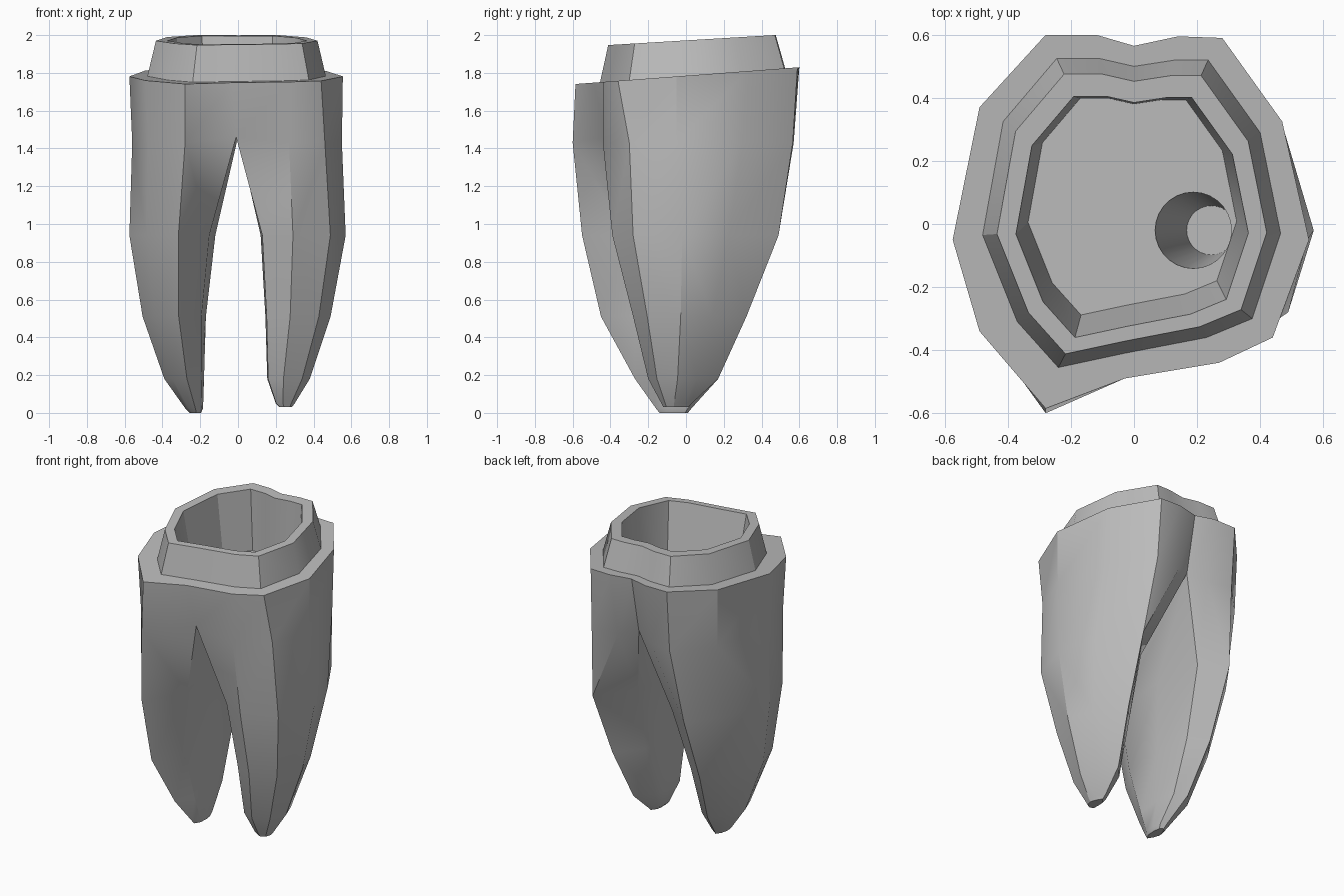
import bpy, bmesh, math

cube = bpy.data.objects.get("Cube")
if cube:
    bpy.data.objects.remove(cube, do_unlink=True)

mat = bpy.data.materials.new("plain grey")
GREY = (0.5, 0.5, 0.5, 1)
mat.use_nodes = True
mat.diffuse_color = GREY
mat.node_tree.nodes["Principled BSDF"].inputs["Base Color"].default_value = GREY

bm = bmesh.new()


def ring(points):
    return [bm.verts.new(p) for p in points]


def bridge(a, b, split=False):
    n = len(a)
    for i in range(n):
        j = (i + 1) % n
        if split and j:
            bm.faces.new((a[i], a[j], b[i]))
            bm.faces.new((a[j], b[j], b[i]))
        else:
            bm.faces.new((a[i], a[j], b[j], b[i]))


# Outlines run from front centre, round the right side to back centre, and home by the left
RIM = [(-.03, -.49), (-.28, -.585), (-.49, -.34), (-.575, -.05), (-.49, .37), (-.28, .6), (-.12, .6),
       (0, .565), (.14, .595), (.28, .59), (.47, .325), (.555, -.05), (.44, -.36), (.27, -.44)]
NECK = [(-.03, -.41), (-.24, -.455), (-.37, -.31), (-.48, -.035), (-.415, .325), (-.245, .525), (-.11, .525),
        (0, .5), (.13, .52), (.235, .52), (.4, .29), (.465, -.03), (.375, -.3), (.23, -.36)]


def neck_ring(scale, shift, z, tilt):
    pts = [(x * scale, y * scale + shift) for x, y in NECK]
    return ring([(x, y, z + tilt * y) for x, y in pts])


# Shoulder, tapered neck, lip and inner wall
rim = ring([(x, y, 1.785 + .075 * y) for x, y in RIM])
neck_base = neck_ring(1, 0, 1.785, .075)
neck_top = neck_ring(.905, 0, 1.972, .06)
lip = neck_ring(.78, -.005, 1.972, .06)
floor = neck_ring(.7, .03, 1.6, 0)
for a, b in ((rim, neck_base), (neck_base, neck_top), (neck_top, lip), (lip, floor)):
    bridge(a, b)


# Tapered canal sunk into the floor
def circle(cx, cy, r, z, n=28):
    return ring([(cx + r * math.cos(math.tau * i / n), cy + r * math.sin(math.tau * i / n), z) for i in range(n)])


canal_top = circle(.188, -.02, .121, 1.6)
canal_end = circle(.245, -.02, .078, .6)
bridge(canal_top, canal_end)
bm.faces.new(canal_end)
edges = [bm.edges.get((loop[i - 1], loop[i])) for loop in (floor, canal_top) for i in range(len(loop))]
bmesh.ops.triangle_fill(bm, edges=edges, use_beauty=True, normal=(0, 0, 1))

# Outer points of each root where it leaves the body
RIGHT_TOP = [(-.28, -.6), (-.475, -.33), (-.56, -.05), (-.48, .36), (-.28, .57), (-.12, .54)]
LEFT_TOP = [(.27, -.44), (.46, -.3), (.55, -.05), (.475, .3), (.29, .565), (.11, .55)]
# Root cross-sections, as fractions from inner to outer side and front to back
RIGHT = [(.07, .23), (.43, 0), (.8, .23), (1, .48), (.82, .78), (.46, 1), (.11, .9), (0, .6)]
LEFT = [(.02, .1), (.38, 0), (.82, .125), (1, .42), (.83, .7), (.48, 1), (.1, .74), (0, .5)]
# Each level: height, inner x, outer x, front y, back y
RIGHT_LEVELS = [(.94, -.12, -.575, -.55, .49), (.51, -.17, -.505, -.45, .32),
                (.18, -.18, -.39, -.27, .17), (.025, -.185, -.28, -.16, .03), (0, -.195, -.255, -.14, .01)]
LEFT_LEVELS = [(.94, .12, .57, -.39, .49), (.51, .145, .49, -.28, .32),
               (.18, .155, .38, -.2, .17), (.05, .2, .3, -.13, .03), (.03, .22, .285, -.12, .01)]


def section(profile, level):
    z, x0, x1, y0, y1 = level
    return [(x0 + (x1 - x0) * u, y0 + (y1 - y0) * v, z) for u, v in profile]


# Both roots share the arch between the front and back of the fork
fork_front, fork_back = ring([(-.01, -.42, 1.46), (0, .49, 1.46)])
tops = []
for top, profile, levels in ((RIGHT_TOP, RIGHT, RIGHT_LEVELS), (LEFT_TOP, LEFT, LEFT_LEVELS)):
    outer = ring([(x, y, 1.43) for x, y in top])
    tops.append(outer)
    previous = [fork_front] + outer + [fork_back]
    for level in levels:
        current = ring(section(profile, level))
        bridge(previous, current, split=level is levels[0])
        previous = current
    bm.faces.new(previous)
bridge(rim, [fork_front] + tops[0] + [fork_back] + tops[1][::-1])

bmesh.ops.recalc_face_normals(bm, faces=bm.faces)
mesh = bpy.data.meshes.new("two_root_body")
bm.to_mesh(mesh)
bm.free()
mesh.materials.append(mat)
body = bpy.data.objects.new("two_root_body", mesh)
bpy.context.collection.objects.link(body)
bpy.ops.object.select_all(action='DESELECT')
body.select_set(True)
bpy.context.view_layer.objects.active = body
bpy.ops.object.shade_smooth_by_angle(angle=math.radians(30))
